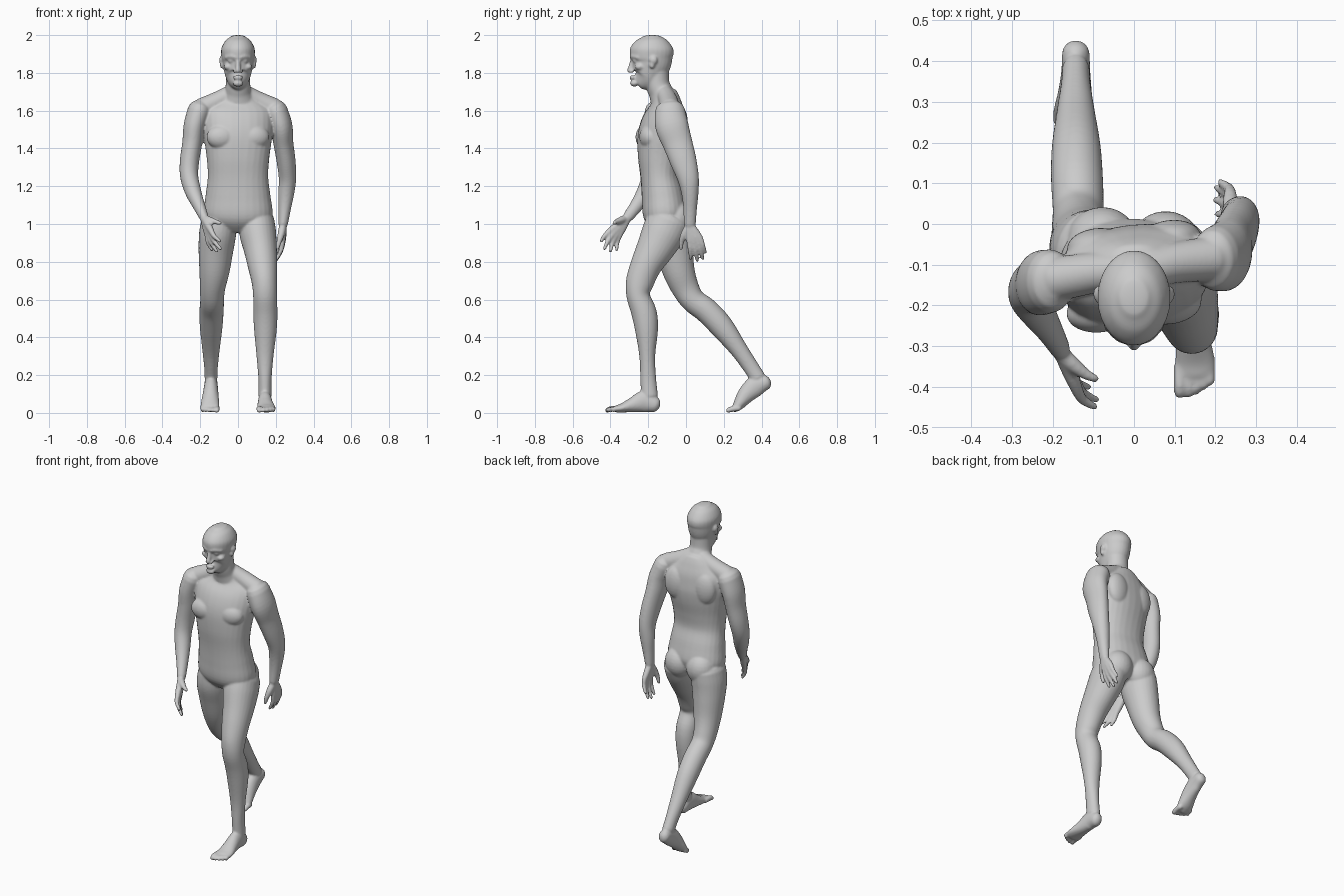
import bpy, bmesh
from math import sin, cos, pi, radians
from mathutils import Vector, Matrix

bm = bmesh.new()
SIDES, STEPS = 28, 5


def resample(keys):
    """Smooth Catmull-Rom interpolation through (x, y, z, side, depth, yaw) keys."""
    k = [tuple(r) + (0,) * (6 - len(r)) for r in keys]
    k = [k[0]] + k + [k[-1]]
    out = []
    for i in range(1, len(k) - 2):
        for s in range(STEPS):
            t = s / STEPS
            out.append([0.5 * (2 * b + (c - a) * t + (2 * a - 5 * b + 4 * c - d) * t * t
                               + (3 * b - a - 3 * c + d) * t ** 3)
                        for a, b, c, d in zip(*k[i - 1:i + 3])])
    return out + [list(k[-2])]


def loft(keys, cap=0.9, square=1.0):
    """Closed tube of elliptical rings with rounded ends."""
    rings = resample(keys)
    pts = [Vector(r[:3]) for r in rings]
    loops, n = [], len(rings)

    def ring(c, t, r, k):
        side = Vector((cos(radians(r[5])), sin(radians(r[5])), 0))
        side = (side - t * side.dot(t)).normalized()
        depth = t.cross(side)
        vs = []
        for j in range(SIDES):
            a = 2 * pi * j / SIDES
            u, v = [abs(f) ** square * (1 if f > 0 else -1) for f in (cos(a), sin(a))]
            vs.append(bm.verts.new(c + side * (u * r[3] * k) + depth * (v * r[4] * k)))
        loops.append(vs)

    tan = [(pts[min(i + 1, n - 1)] - pts[max(i - 1, 0)]).normalized() for i in range(n)]
    b0, b1 = [min(rings[i][3:5]) * cap for i in (0, -1)]
    for a in (80, 55, 28):
        ring(pts[0] - tan[0] * b0 * sin(radians(a)), tan[0], rings[0], cos(radians(a)))
    for p, t, r in zip(pts, tan, rings):
        ring(p, t, r, 1)
    for a in (28, 55, 80):
        ring(pts[-1] + tan[-1] * b1 * sin(radians(a)), tan[-1], rings[-1], cos(radians(a)))
    for p, q in zip(loops, loops[1:]):
        for j in range(SIDES):
            m = (j + 1) % SIDES
            bm.faces.new((p[j], p[m], q[m], q[j]))
    bm.faces.new(loops[0][::-1])
    bm.faces.new(loops[-1])


def blob(c, r, yaw=0):
    bmesh.ops.create_uvsphere(bm, u_segments=24, v_segments=14, radius=1,
                              matrix=Matrix.Translation(c) @ Matrix.Rotation(radians(yaw), 4, 'Z')
                              @ Matrix.Diagonal((*r, 1)))


def tube(*pr):
    loft([(*p, r, r) for p, r in pr])


def hand(wrist, knuckles, tips, bend, thumb):
    """Palm and fingers grow from the wrist; bend pushes the middle joints out."""
    w = Vector(wrist)
    for k, t in zip(knuckles, tips):
        k, t = Vector(k), Vector(t)
        tube((w.lerp(k, 0.1), 0.02), (w.lerp(k, 0.6), 0.019), (k, 0.0155),
             (k.lerp(t, 0.5) + Vector(bend), 0.0125), (t, 0.009))
    tube(*zip([Vector(p) for p in thumb], (0.02, 0.019, 0.014, 0.01)))


# torso, twisted between pelvis and shoulders
loft([(0, -.09, .985, .14, .085, -4), (0, -.105, 1.05, .182, .12, -4), (0, -.12, 1.15, .172, .115, -2),
      (0, -.137, 1.25, .16, .104, 0), (0, -.14, 1.35, .166, .114, 3), (0, -.132, 1.45, .18, .124, 6),
      (0, -.118, 1.53, .188, .118, 7), (0, -.105, 1.6, .18, .096, 7), (0, -.105, 1.65, .125, .076, 6),
      (0, -.115, 1.69, .08, .066, 4)], cap=0.3, square=0.9)

# chest, shoulder blades, buttocks, sloping shoulders
for s in (-1, 1):
    blob((s * .085, -.205 + s * .01, 1.46), (.082, .052, .065), 6)
    blob((s * .09, -.045 + s * .01, 1.53), (.075, .045, .1), 6)
    blob((s * .078, -.045 - s * .005, 1.03), (.088, .082, .095))
    dy = s * .025
    tube(((s * .03, -.115, 1.695), .045), ((s * .1, -.108 + dy * .5, 1.655), .05),
         ((s * .19, -.11 + dy, 1.612), .055))

# neck
loft([(0, -.11, 1.63, .1, .075), (0, -.13, 1.69, .074, .066), (0, -.15, 1.74, .065, .063),
      (0, -.155, 1.82, .065, .064)])

# head
loft([(0, -.25, 1.743, .032, .037), (0, -.215, 1.77, .06, .075), (0, -.2, 1.8, .071, .089),
      (0, -.188, 1.835, .079, .1), (0, -.181, 1.862, .084, .106), (0, -.182, 1.89, .088, .115),
      (0, -.181, 1.93, .088, .114), (0, -.18, 1.97, .067, .085), (0, -.18, 1.99, .041, .052)], cap=0.25)

# face: nose, chin, lips, brows, eyes, cheeks, ears
tube(((0, -.283, 1.872), .011), ((0, -.291, 1.84), .012), ((0, -.299, 1.812), .014))
blob((0, -.274, 1.745), (.028, .022, .018))
for z in (1.771, 1.781):
    blob((0, -.283, z), (.027, .016, .006))
for s in (-1, 1):
    blob((s * .015, -.288, 1.807), (.01, .012, .009))
    loft([(s * .01, -.288, 1.882, .01, .01), (s * .036, -.281, 1.888, .01, .01),
          (s * .062, -.255, 1.881, .01, .01)])
    blob((s * .036, -.267, 1.862), (.017, .014, .01))
    blob((s * .052, -.245, 1.832), (.024, .026, .018))
    blob((s * .089, -.172, 1.867), (.011, .021, .022))
    blob((s * .086, -.18, 1.842), (.01, .014, .02))

# arm swinging back
loft([(.2, -.085, 1.6, .062, .08), (.228, -.075, 1.52, .06, .088), (.24, -.045, 1.43, .053, .079),
      (.255, -.013, 1.33, .05, .07), (.262, .012, 1.24, .046, .057), (.255, .021, 1.16, .042, .045),
      (.247, .022, 1.08, .033, .036), (.239, .02, 1.0, .025, .032)])
hand((.238, .02, 1.0),
     [(.235, .018, .91), (.236, .04, .905), (.238, .06, .912), (.236, .075, .925)],
     [(.205, .025, .815), (.2, .06, .805), (.203, .09, .815), (.212, .103, .85)],
     (.008, 0, 0),
     [(.236, .012, .985), (.228, -.01, .945), (.217, -.024, .905), (.208, -.026, .87)])

# arm swinging forward
loft([(-.205, -.14, 1.6, .062, .078), (-.23, -.145, 1.52, .058, .08), (-.242, -.15, 1.43, .053, .07),
      (-.257, -.16, 1.33, .051, .062), (-.258, -.18, 1.25, .048, .054), (-.237, -.215, 1.17, .043, .046),
      (-.208, -.26, 1.1, .033, .036), (-.182, -.305, 1.04, .025, .029)])
hand((-.182, -.305, 1.04),
     [(-.142, -.402, .965), (-.145, -.386, .95), (-.153, -.37, .943), (-.162, -.352, .94)],
     [(-.095, -.45, .908), (-.092, -.432, .868), (-.112, -.4, .855), (-.138, -.367, .863)],
     (-.008, -.005, 0),
     [(-.18, -.318, 1.03), (-.15, -.345, 1.02), (-.12, -.368, 1.012), (-.095, -.38, 1.005)])

# front leg
loft([(.1, -.09, 1.02, .092, .115), (.105, -.122, .95, .097, .114), (.118, -.163, .87, .088, .1),
      (.13, -.212, .78, .078, .083), (.14, -.245, .69, .067, .074), (.143, -.253, .62, .063, .062),
      (.145, -.222, .53, .064, .067), (.145, -.209, .44, .06, .061), (.143, -.205, .3, .045, .042),
      (.143, -.2, .18, .035, .042), (.143, -.193, .09, .035, .045)], cap=0.5)

# rear leg
loft([(-.1, -.08, 1.02, .092, .115), (-.108, -.078, .95, .098, .114), (-.117, -.062, .86, .092, .1),
      (-.125, -.038, .75, .08, .085), (-.135, -.003, .66, .067, .073), (-.137, .038, .595, .063, .065),
      (-.14, .11, .54, .064, .066), (-.142, .19, .455, .06, .063), (-.143, .28, .335, .046, .047),
      (-.143, .345, .24, .036, .042), (-.143, .38, .185, .034, .042)], cap=0.5)

# front foot, then rear foot pushing off its ball
loft([(.143, -.167, .044, .034, .042), (.143, -.22, .06, .036, .058), (.145, -.28, .043, .042, .041),
      (.15, -.335, .027, .049, .025), (.152, -.368, .021, .048, .019)])
loft([(-.143, .42, .16, .034, .04), (-.143, .37, .142, .036, .055), (-.145, .32, .098, .042, .047),
      (-.148, .282, .048, .049, .032), (-.15, .262, .025, .049, .021)])

# toes on both feet
for i, (x, reach) in enumerate([(.112, .047), (.135, .048), (.154, .04), (.171, .028), (.187, .012)]):
    r = .015 if i == 0 else .0115
    tube(((x, -.35, .022), r), ((x, -.38 - reach * .4, .021), r), ((x, -.37 - reach, .0125), r * .9))
    tube(((-x, .28, .025), r), ((-x, .255 - reach * .3, .02), r), ((-x, .27 - reach, .0125), r * .9))

# fuse the parts into one smooth skin
bmesh.ops.recalc_face_normals(bm, faces=bm.faces)
mesh = bpy.data.meshes.new("walking_body")
bm.to_mesh(mesh)
bm.free()
body = bpy.data.objects.new("walking_body", mesh)
bpy.context.collection.objects.link(body)
fuse = body.modifiers.new("fuse", 'REMESH')
fuse.mode = 'VOXEL'
fuse.voxel_size = 0.0058
fuse.use_smooth_shade = True
soften = body.modifiers.new("soften", 'SMOOTH')
soften.factor = 0.5
soften.iterations = 7
